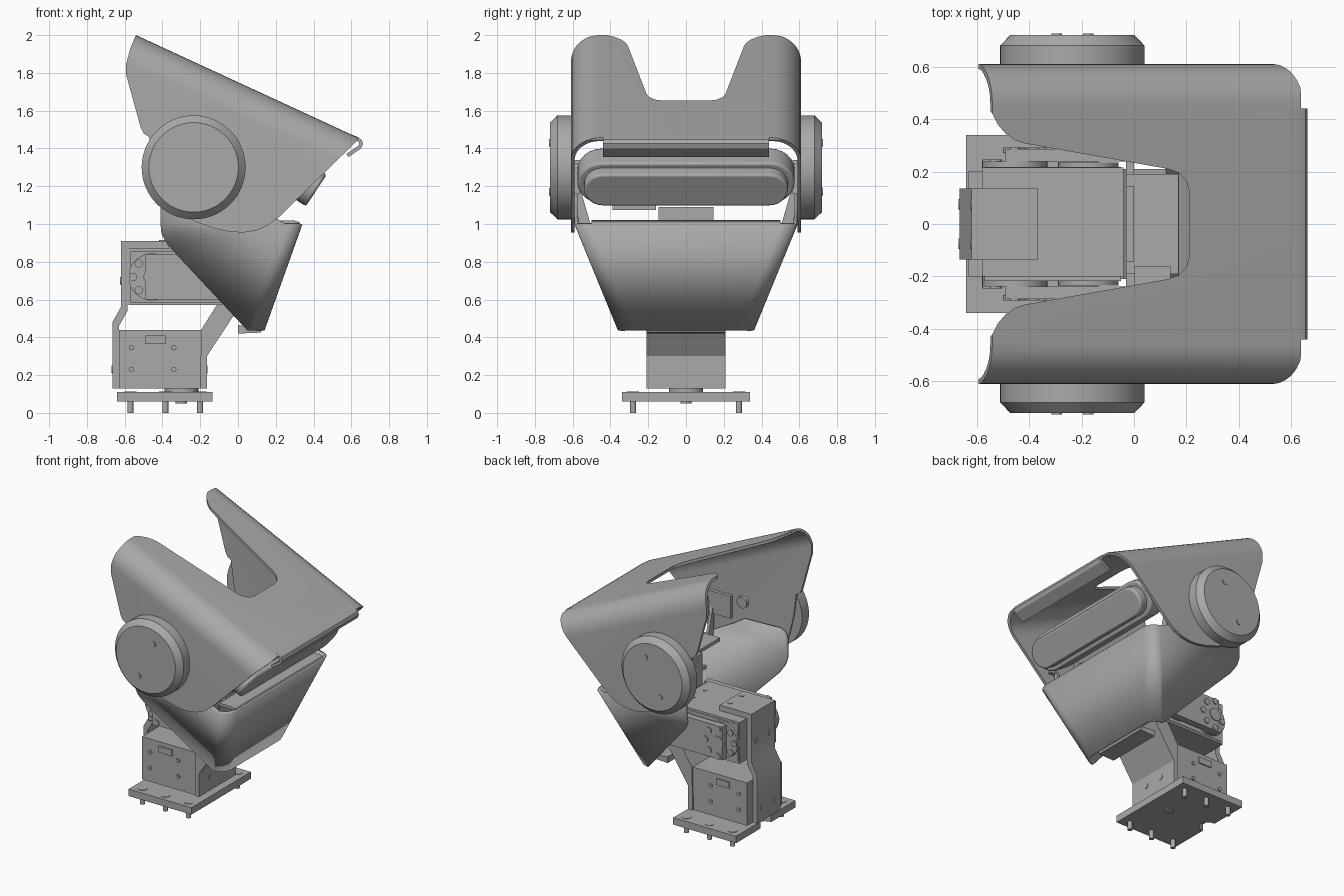
import bpy, bmesh, math
from mathutils import Vector

if "Cube" in bpy.data.objects:
    bpy.data.objects.remove(bpy.data.objects["Cube"])

metal = bpy.data.materials.new("grey_metal")
metal.use_nodes = True
metal.diffuse_color = (0.4, 0.4, 0.4, 1)
metal.node_tree.nodes["Principled BSDF"].inputs["Base Color"].default_value = (0.4, 0.4, 0.4, 1)


def finish(name, bm, bevel=0):
    bmesh.ops.recalc_face_normals(bm, faces=bm.faces)
    mesh = bpy.data.meshes.new(name)
    bm.to_mesh(mesh)
    bm.free()
    mesh.materials.append(metal)
    ob = bpy.data.objects.new(name, mesh)
    bpy.context.collection.objects.link(ob)
    if bevel:
        m = ob.modifiers.new("edge", "BEVEL")
        m.width, m.segments = bevel, 2
    return ob


def prism(name, pts, axis, a, b, bevel=0):
    """Extrude a 2D outline from a to b along axis y (xz outline), z (xy) or x (yz)."""
    place = {"y": lambda p, t: (p[0], t, p[1]), "z": lambda p, t: (p[0], p[1], t),
             "x": lambda p, t: (t, p[0], p[1])}[axis]
    bm = bmesh.new()
    lo = [bm.verts.new(place(p, a)) for p in pts]
    hi = [bm.verts.new(place(p, b)) for p in pts]
    bm.faces.new(lo)
    bm.faces.new(hi)
    for i in range(len(pts)):
        j = (i + 1) % len(pts)
        bm.faces.new((lo[i], lo[j], hi[j], hi[i]))
    return finish(name, bm, bevel)


def box(name, x0, x1, y0, y1, z0, z1, bevel=0):
    return prism(name, [(x0, z0), (x1, z0), (x1, z1), (x0, z1)], "y", y0, y1, bevel)


def circle(u, v, r, n=32):
    return [(u + r * math.cos(2 * math.pi * i / n), v + r * math.sin(2 * math.pi * i / n)) for i in range(n)]


def disc(name, u, v, r, axis, a, b, n=32):
    return prism(name, circle(u, v, r, n), axis, a, b)


def stadium(half_len, half_h, n=12):
    pts = []
    for s, start in ((1, -90), (-1, 90)):
        for i in range(n + 1):
            t = math.radians(start + 180 * i / n)
            pts.append((s * (half_len - half_h) + half_h * math.cos(t), half_h * math.sin(t)))
    return pts


def strip(pts, t):
    """Thicken an open polyline into a closed outline."""
    inner = []
    for i, p in enumerate(pts):
        d = Vector(pts[min(i + 1, len(pts) - 1)]) - Vector(pts[max(i - 1, 0)])
        d.normalize()
        inner.append((p[0] + d.y * t, p[1] - d.x * t))
    return pts + inner[::-1]


def cut(ob, cutter, op):
    m = ob.modifiers.new("cut", "BOOLEAN")
    m.operation, m.object, m.solver = op, cutter, "EXACT"
    cutter.hide_render = True
    cutter.hide_viewport = True
    cutter.display_type = "WIRE"


# Base plate with a rear notch, pins and screw heads
notch = [(-0.64 + 0.07 * math.sin(t), -0.06 * math.cos(t)) for t in (math.pi * i / 10 for i in range(11))]
prism("base_plate", [(-0.64, -0.34)] + notch + [(-0.64, 0.34), (-0.135, 0.34), (-0.135, -0.34)], "z", 0.06, 0.11)
for x in (-0.57, -0.385, -0.2):
    for y in (-0.28, 0.28):
        disc("base_pin", x, y, 0.016, "z", 0, 0.07, 16)
        disc("base_screw_head", x, y, 0.032, "z", 0.105, 0.113, 16)
disc("pan_disc", -0.3, 0, 0.09, "z", 0.1, 0.14)
disc("pan_screw", -0.3, 0, 0.03, "z", 0.05, 0.07)

# Lower servo with side details
box("lower_servo", -0.63, -0.19, -0.2, 0.2, 0.13, 0.44)
for s in (-1, 1):
    a, b = sorted((s * 0.195, s * 0.208))
    box("lower_servo_socket", -0.49, -0.385, a, b, 0.365, 0.41)
    for x in (-0.565, -0.34):
        for z in (0.23, 0.345):
            disc("lower_servo_screw", x, z, 0.014, "y", a, b, 12)

# Legs around the lower servo
prism("rear_leg", [(-0.665, 0.13), (-0.63, 0.13), (-0.63, 0.46), (-0.585, 0.54), (-0.585, 0.87),
                   (-0.365, 0.87), (-0.365, 0.91), (-0.62, 0.91), (-0.62, 0.56), (-0.665, 0.48)],
      "y", -0.135, 0.135)
prism("front_leg", [(-0.2, 0.13), (-0.165, 0.13), (-0.165, 0.3), (0, 0.55), (-0.04, 0.58),
                    (-0.11, 0.575), (-0.195, 0.44)], "y", -0.21, 0.21)
for y in (-0.075, 0.075):
    disc("front_leg_screw", y, 0.23, 0.022, "x", -0.17, -0.161, 16)
    disc("rear_leg_screw", y, 0.23, 0.02, "x", -0.669, -0.66, 16)
    disc("rear_leg_screw", y, 0.7, 0.02, "x", -0.624, -0.61, 16)
    disc("top_screw", -0.4, y * 0.9, 0.018, "z", 0.9, 0.914, 16)
    disc("top_screw", -0.105, y * 0.9, 0.014, "z", 0.86, 0.874, 16)

# Upper servo, horn discs and tilt arms
box("upper_servo", -0.58, -0.04, -0.2, 0.215, 0.57, 0.87)
for s in (-1, 1):
    def side(name, x, z, r, y0, y1, n=32):
        a, b = sorted((s * y0, s * y1))
        return disc(name, x, z, r, "y", a, b, n)
    a, b = sorted((s * 0.19, s * 0.218))
    box("upper_servo_cheek", -0.57, -0.05, a, b, 0.585, 0.855)
    side("horn_disc", -0.455, 0.72, 0.125, 0.2, 0.238)
    side("idler_disc", -0.175, 0.72, 0.115, 0.2, 0.235)
    a, b = sorted((s * 0.238, s * 0.285))
    box("tilt_arm", -0.49, 0.02, a, b, 0.6, 0.84)
    side("horn_hub", -0.455, 0.72, 0.045, 0.27, 0.292)
    for k in range(8):
        x, z = -0.455 + 0.1 * math.cos(k * math.pi / 4), 0.72 + 0.1 * math.sin(k * math.pi / 4)
        outer_y = 0.246 if x < -0.5 else 0.292
        side("horn_screw", x, z, 0.022, outer_y - 0.02, outer_y, 12)

# Jaw mount inside the shell
box("tilt_bridge", -0.03, 0.0, -0.285, 0.285, 0.6, 0.84)
box("mount_column", -0.03, 0.0, -0.145, 0.145, 0.8, 1.09)
box("mount_shelf", -0.03, 0.24, -0.19, 0.19, 0.96, 0.985)
box("mount_tab", 0.0, 0.14, -0.39, -0.16, 1.075, 1.1)

# Jaw: bent sheet with a sloped front, tapered sides and ears
bm = bmesh.new()
rows = []
BEND = 8
for z, w, xf in ((0.44, 0.35, 0.13), (1.0, 0.58, 0.33)):
    half = [(xf - 0.08 + 0.08 * math.sin(t), w - 0.08 + 0.08 * math.cos(t))
            for t in (i * math.pi / 2 / BEND for i in range(BEND + 1))]
    rows.append([bm.verts.new((x, y, z)) for x, y in half]
                + [bm.verts.new((x, -y, z)) for x, y in half[::-1]])
last = len(rows[0]) - 1
for i in range(last):
    bm.faces.new((rows[0][i], rows[0][i + 1], rows[1][i + 1], rows[1][i]))
for s, i in ((1, 0), (-1, last)):
    def flare(x, z):
        return bm.verts.new((x, s * (0.35 + min(z - 0.44, 0.56) * 0.41), z))
    back = flare(-0.41, 1.0)
    bm.faces.new((rows[0][i], rows[1][i], back, flare(-0.405, 0.95), flare(-0.37, 0.89)))
    ear = [(-0.41, 1.13), (-0.39, 1.17), (-0.35, 1.19), (-0.06, 1.18), (0.02, 1.13)]
    bm.faces.new([rows[1][i], back] + [flare(*p) for p in ear])
    prism("jaw_gusset", [(s * 0.575, 1.24), (s * 0.575, 0.98), (s * 0.5, 0.98)], "x", 0.18, 0.2)
jaw = finish("jaw_shell", bm)
m = jaw.modifiers.new("sheet", "SOLIDIFY")
m.thickness, m.offset = 0.022, 0
prism("jaw_lip", strip([(0.2, 1.02), (0.3, 1.018), (0.325, 1.01), (0.335, 0.99)], 0.02), "y", -0.5, 0.5)
prism("jaw_bottom_flange", [(0.0, 0.42), (0.12, 0.425), (0.135, 0.45), (0.0, 0.465)], "y", -0.21, 0.21)

# Head shell: folded sheet swept down the slope, trimmed by side outline and notch
SLOPE = -0.4615


def fold(w, drop, ry, rz, n=10):
    arc = [(w - ry + ry * math.cos(t), drop - rz + rz * math.sin(t))
           for t in (i * math.pi / 2 / n for i in range(n + 1))]
    return [(w, -1.6)] + arc


outer, inner = fold(0.61, 0, 0.15, 0.17), fold(0.59, -0.022, 0.13, 0.15)
section = outer + [(-y, z) for y, z in outer[::-1]]
section += [(y, z) for y, z in [(-q[0], q[1]) for q in inner] + inner[::-1]]
head = prism("head_shell", section, "x", -0.8, 0.8)
for v in head.data.vertices:
    v.co.z += 2.0 + (v.co.x + 0.54) * SLOPE
outline = [(-0.5, 2.1), (-0.54, 2.0), (-0.57, 1.93), (-0.592, 1.85), (-0.592, 1.79), (-0.515, 1.51),
           (-0.5, 1.48), (-0.47, 1.46), (-0.45, 1.3), (-0.4, 1.1), (-0.22, 1.01), (-0.12, 0.975),
           (-0.04, 0.958), (0.03, 0.955), (0.1, 0.967), (0.16, 0.993), (0.22, 1.04), (0.635, 1.445), (0.66, 1.6)]
cut(head, prism("side_trim_cutter", outline, "y", -0.9, 0.9), "INTERSECT")
edge = [(-1, 0.45), (-0.56, 0.45), (-0.54, 0.42), (-0.52, 0.38), (-0.49, 0.345), (-0.455, 0.32), (-0.42, 0.308),
        (0.13, 0.21), (0.17, 0.195), (0.2, 0.165), (0.212, 0.12)]
cut(head, prism("notch_cutter", edge + [(x, -y) for x, y in edge[::-1]], "z", 1.2, 2.3), "DIFFERENCE")
prism("head_front_hem", strip([(0.58, 1.482), (0.63, 1.462), (0.654, 1.447), (0.662, 1.425), (0.652, 1.4),
                               (0.585, 1.355)], 0.02), "y", -0.44, 0.44)

# Ear pods with chamfered rims and inner hubs
for s in (-1, 1):
    bm = bmesh.new()
    rings = [[bm.verts.new((x, s * y, z)) for x, z in circle(-0.235, 1.3, r, 64)]
             for y, r in ((0.6, 0.275), (0.68, 0.275), (0.72, 0.237))]
    bm.faces.new(rings[0])
    bm.faces.new(rings[2])
    for p, q in zip(rings, rings[1:]):
        for i in range(64):
            j = (i + 1) % 64
            bm.faces.new((p[i], p[j], q[j], q[i]))
    finish("ear_pod", bm)
    a, b = sorted((s * 0.71, s * 0.726))
    for x, z in ((-0.175, 1.43), (-0.295, 1.17)):
        disc("pod_screw", x, z, 0.02, "y", a, b, 16)
    a, b = sorted((s * 0.565, s * 0.595))
    disc("inner_hub", -0.05, 1.3, 0.04, "y", a, b)
    box("visor_mount", 0.04, 0.24, a, b, 1.16, 1.32)

# Visor: stadium body with a narrower raised face, tilted down
for name, length, height, back, front in (("visor_body", 0.575, 0.13, -0.21, -0.06),
                                          ("visor_face", 0.54, 0.1, -0.08, 0.005)):
    ob = prism(name, stadium(length, height), "x", back, front, 0.012)
    ob.location = (0.41, 0, 1.18)
    ob.rotation_euler = (0, math.radians(33.5), 0)

# Smooth bends, sharp edges
for ob in bpy.context.scene.objects:
    if ob.type == "MESH" and not ob.hide_render:
        bpy.ops.object.select_all(action="DESELECT")
        ob.select_set(True)
        bpy.context.view_layer.objects.active = ob
        bpy.ops.object.shade_smooth_by_angle(angle=math.radians(18 if ob == jaw else 30))
